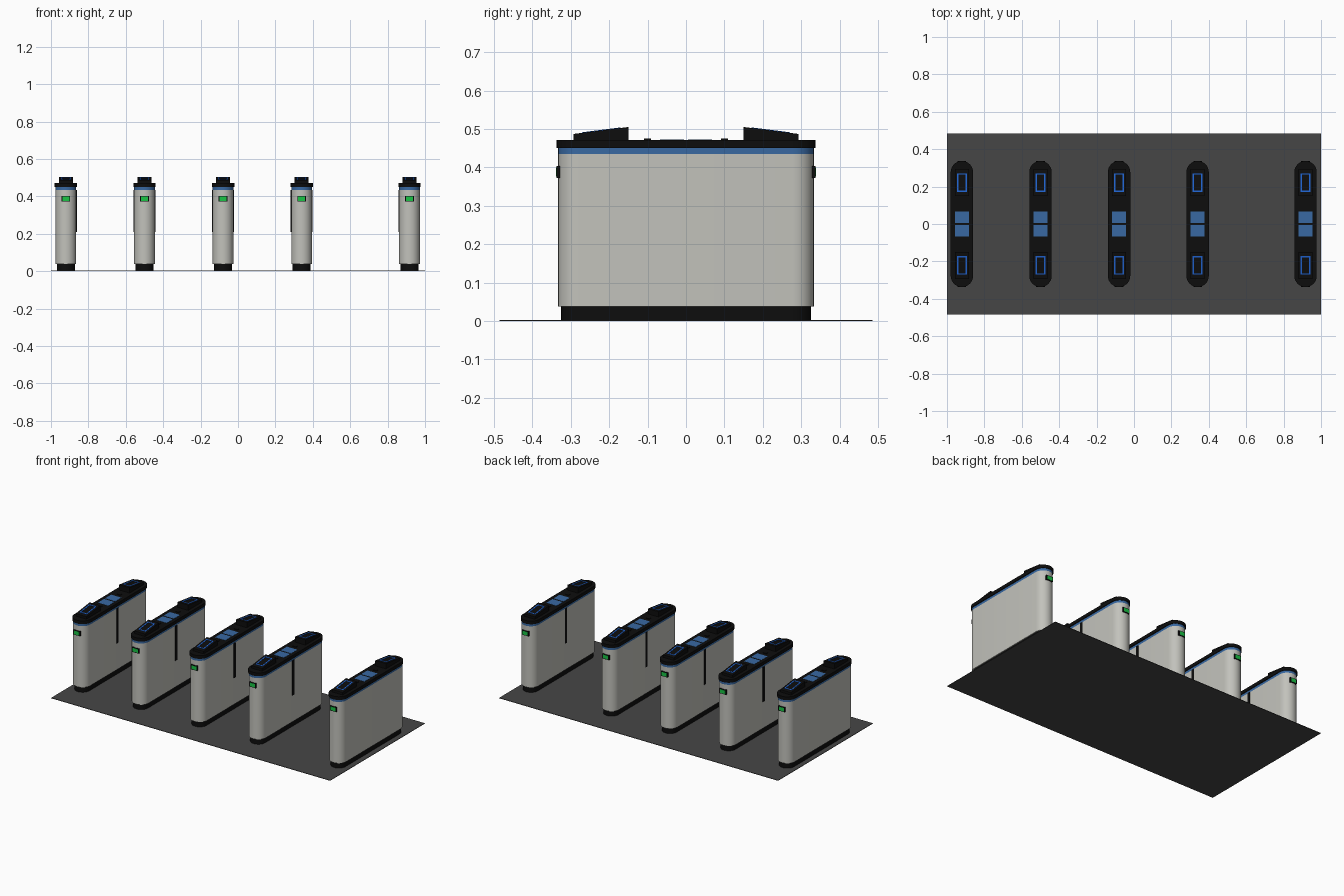
import bpy, bmesh, math

if "Cube" in bpy.data.objects:
    bpy.data.objects.remove(bpy.data.objects["Cube"])


def material(name, rgb):
    m = bpy.data.materials.new(name)
    m.diffuse_color = (*rgb, 1.0)
    m.use_nodes = True
    m.node_tree.nodes["Principled BSDF"].inputs["Base Color"].default_value = m.diffuse_color
    return m


BLACK = material("black_plastic", (0.004, 0.004, 0.004))
STEEL = material("light_grey_metal", (0.54, 0.54, 0.50))
BLUE = material("band_blue", (0.04, 0.14, 0.36))
BRIGHT = material("bright_blue_outline", (0.015, 0.13, 0.65))
GREEN = material("signal_green", (0.01, 0.55, 0.06))
FLOOR = material("dark_grey_floor", (0.062, 0.062, 0.062))


def finish(name, bm, mat, smooth=False):
    bmesh.ops.recalc_face_normals(bm, faces=bm.faces)
    me = bpy.data.meshes.new(name)
    bm.to_mesh(me)
    bm.free()
    me.materials.append(mat)
    if smooth:
        me.shade_smooth()
        me.set_sharp_from_angle(angle=math.radians(35))
    ob = bpy.data.objects.new(name, me)
    bpy.context.collection.objects.link(ob)
    return ob


def prism(name, pts, direction, mat, smooth=False):
    """Extrude a closed outline of 3D points along a direction."""
    bm = bmesh.new()
    face = bm.faces.new([bm.verts.new(p) for p in pts])
    ext = bmesh.ops.extrude_face_region(bm, geom=[face], use_keep_orig=True)
    moved = [v for v in ext["geom"] if isinstance(v, bmesh.types.BMVert)]
    bmesh.ops.translate(bm, verts=moved, vec=direction)
    return finish(name, bm, mat, smooth)


def box(name, x0, x1, y0, y1, z0, z1, mat):
    pts = [(x0, y0, z0), (x1, y0, z0), (x1, y1, z0), (x0, y1, z0)]
    return prism(name, pts, (0, 0, z1 - z0), mat)


def capsule(name, x, half_w, half_l, z0, z1, mat, n=16):
    """Upright slab with fully rounded ends."""
    pts = []
    for s in (1, -1):
        for i in range(n + 1):
            a = math.pi * i / n
            pts.append((x + s * half_w * math.cos(a),
                        s * (half_l - half_w + half_w * math.sin(a)), z0))
    return prism(name, pts, (0, 0, z1 - z0), mat, True)


def reader_z(y):
    """Height of the sloped reader top."""
    return 0.505 - (abs(y) - 0.15) * 0.018 / 0.143


def outline(name, x, s):
    """Thin rectangular frame lying on the sloped reader."""
    bm = bmesh.new()
    rings = []
    for hw, y0, y1 in ((0.026, 0.171, 0.271), (0.019, 0.178, 0.264)):
        rings.append([bm.verts.new((x + u * hw, s * y, reader_z(y) + 0.0015))
                      for u, y in ((-1, y0), (1, y0), (1, y1), (-1, y1))])
    for i in range(4):
        j = (i + 1) % 4
        bm.faces.new((rings[0][i], rings[0][j], rings[1][j], rings[1][i]))
    ext = bmesh.ops.extrude_face_region(bm, geom=bm.faces[:], use_keep_orig=True)
    bmesh.ops.translate(bm, vec=(0, 0, -0.002),
                        verts=[v for v in ext["geom"] if isinstance(v, bmesh.types.BMVert)])
    finish(name, bm, BRIGHT)


# Floor slab
box("floor", -1, 1, -0.485, 0.485, 0, 0.003, FLOOR)

gates = [-0.92, -0.50, -0.08, 0.34, 0.917]
for k, x in enumerate(gates):
    tag = f"_{k + 1}"
    # Cabinet stack
    capsule("plinth" + tag, x, 0.048, 0.325, 0.001, 0.038, BLACK)
    capsule("cabinet" + tag, x, 0.055, 0.333, 0.038, 0.435, STEEL)
    capsule("blue_band" + tag, x, 0.055, 0.333, 0.435, 0.450, BLUE)
    capsule("top_cap" + tag, x, 0.060, 0.337, 0.450, 0.471, BLACK)

    for s, end in ((-1, "front"), (1, "back")):
        # Sloped ticket reader with its outline
        prof = [(0.15, 0.470), (0.293, 0.470), (0.293, reader_z(0.293)), (0.15, 0.505)]
        prism(f"{end}_reader{tag}", [(x - 0.038, s * y, z) for y, z in prof],
              (0.076, 0, 0), BLACK)
        outline(f"{end}_reader_outline{tag}", x, s)
        # Blue panel and low rib on the cap
        ya, yb = sorted((s * 0.005, s * 0.068))
        box(f"{end}_top_panel{tag}", x - 0.037, x + 0.037, ya, yb, 0.470, 0.472, BLUE)
        ya, yb = sorted((s * 0.091, s * 0.109))
        box(f"{end}_top_rib{tag}", x - 0.012, x + 0.012, ya, yb, 0.470, 0.4745, BLACK)
        # Signal display on the rounded end
        ya, yb = sorted((s * 0.318, s * 0.337))
        box(f"{end}_display_frame{tag}", x - 0.023, x + 0.023, ya, yb, 0.372, 0.403, BLACK)
        ya, yb = sorted((s * 0.336, s * 0.338))
        box(f"{end}_display{tag}", x - 0.018, x + 0.018, ya, yb, 0.376, 0.399, GREEN)

    # Flap slots, only on the sides that face a passage
    for s, side in ((-1, "left"), (1, "right")):
        if (s < 0 and k == 0) or (s > 0 and k == len(gates) - 1):
            continue
        xa, xb = sorted((x + s * 0.053, x + s * 0.058))
        box(f"{side}_flap_slot{tag}", xa, xb, -0.01, 0.01, 0.21, 0.435, BLACK)
